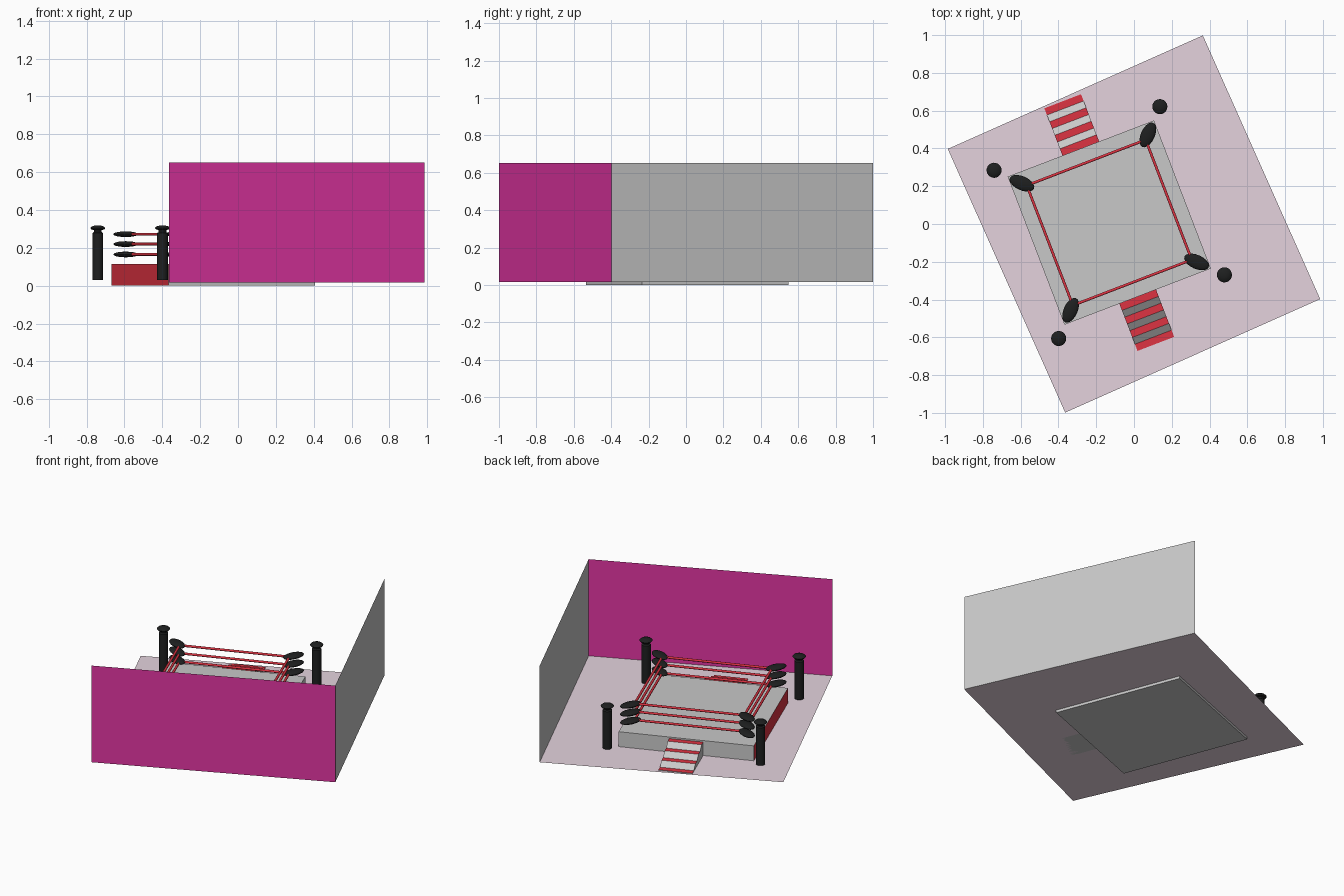
import bpy, bmesh, math
from mathutils import Matrix, Vector

if "Cube" in bpy.data.objects:
    bpy.data.objects.remove(bpy.data.objects["Cube"])


def mat(name, rgb):
    m = bpy.data.materials.new(name)
    m.diffuse_color = (*rgb, 1)
    m.use_nodes = True
    m.node_tree.nodes["Principled BSDF"].inputs["Base Color"].default_value = m.diffuse_color
    return m


GREY = mat("grey", (0.58, 0.58, 0.58))
RED = mat("red", (0.73, 0.033, 0.055))
BLACK = mat("black", (0.013, 0.014, 0.014))
MAGENTA = mat("magenta", (0.75, 0.035, 0.36))
PINK = mat("pale pink", (0.78, 0.65, 0.73))

ROOM = Matrix.Rotation(math.radians(24), 4, 'Z')
RING = Matrix.Translation((-0.131, 0.0075, 0)) @ Matrix.Rotation(math.radians(21), 4, 'Z')
LEVELS = (0.165, 0.22, 0.272)
CORNERS = ((-1, -1), (1, -1), (1, 1), (-1, 1))


def finish(name, bm, frame, mats, smooth=False):
    bmesh.ops.recalc_face_normals(bm, faces=bm.faces)
    me = bpy.data.meshes.new(name)
    bm.to_mesh(me)
    bm.free()
    ob = bpy.data.objects.new(name, me)
    bpy.context.collection.objects.link(ob)
    for m in mats:
        me.materials.append(m)
    ob.matrix_world = frame
    if smooth:
        bpy.ops.object.select_all(action='DESELECT')
        ob.select_set(True)
        bpy.context.view_layer.objects.active = ob
        bpy.ops.object.shade_smooth_by_angle(angle=math.radians(40))
    return ob


def sheet(name, pts, material):
    bm = bmesh.new()
    bm.faces.new([bm.verts.new(p) for p in pts])
    return finish(name, bm, ROOM, [material])


# Room: floor and two thin walls
hx, hy, z0, z1 = 0.739, 0.764, 0.017, 0.652
sheet("floor", [(sx * hx, sy * hy, z0) for sx, sy in CORNERS], PINK)
sheet("front_wall", [(-hx, -hy, z0), (hx, -hy, z0), (hx, -hy, z1), (-hx, -hy, z1)], MAGENTA)
sheet("side_wall", [(hx, -hy, z0), (hx, hy, z0), (hx, hy, z1), (hx, -hy, z1)], GREY)

# Ring platform with one red side
bm = bmesh.new()
bmesh.ops.create_cube(bm, size=1, matrix=Matrix.Translation((0, 0, 0.0575))
                      @ Matrix.Diagonal((0.83, 0.84, 0.115, 1)))
bm.normal_update()
for f in bm.faces:
    f.material_index = 1 if f.normal.x < -0.9 else 0
finish("platform", bm, RING, [GREY, RED])


# Stairs: flat red treads joined by sloping grey risers
def stairs(name, side):
    step, w = 0.268 / 7, 0.104
    prof = []
    for i in range(4):
        z = 0.105 - i * 0.028
        prof += [(0.42 + 2 * i * step, z), (0.42 + (2 * i + 1) * step, z)]
    n = len(prof)
    prof += [(prof[-1][0], z0), (0.42, z0)]
    bm = bmesh.new()
    a = [bm.verts.new((-w, side * y, z)) for y, z in prof]
    b = [bm.verts.new((w, side * y, z)) for y, z in prof]
    for i in range(len(prof)):
        j = (i + 1) % len(prof)
        f = bm.faces.new((a[i], a[j], b[j], b[i]))
        f.material_index = 1 if i < n and i % 2 == 0 else 0
    bm.faces.new(a)
    bm.faces.new(b)
    finish(name, bm, RING, [GREY, RED])


stairs("back_stairs", 1)
stairs("front_stairs", -1)


def lathe(name, prof, frame, material, seg=20):
    bm = bmesh.new()
    vs = [bm.verts.new((r, 0, z)) for r, z in prof]
    for p, q in zip(vs, vs[1:]):
        bm.edges.new((p, q))
    bmesh.ops.spin(bm, geom=bm.verts[:] + bm.edges[:], cent=(0, 0, 0),
                   axis=(0, 0, 1), angle=math.tau, steps=seg)
    bmesh.ops.remove_doubles(bm, verts=bm.verts, dist=1e-5)
    return finish(name, bm, frame, [material], True)


# Corner posts with rounded caps, and turnbuckle pads aimed at the centre
POST = [(0, 0.03), (0.028, 0.03), (0.028, 0.278), (0.02, 0.284), (0.02, 0.294),
        (0.034, 0.297), (0.04, 0.305), (0.032, 0.313), (0.015, 0.318), (0, 0.319)]
for k, (sx, sy) in enumerate(CORNERS):
    lathe(f"post_{k + 1}", POST,
          RING @ Matrix.Translation((sx * 0.47, sy * 0.477, 0)), BLACK)
    turn = Matrix.Rotation(math.atan2(sy, sx), 4, 'Z')
    bm = bmesh.new()
    for z in LEVELS:
        bmesh.ops.create_uvsphere(
            bm, u_segments=20, v_segments=10, radius=1,
            matrix=Matrix.Translation((sx * 0.357, sy * 0.36, z)) @ turn
            @ Matrix.Diagonal((0.07, 0.037, 0.015, 1)))
    finish(f"corner_pads_{k + 1}", bm, RING, [BLACK], True)

# Three ropes along each side
for k in range(4):
    bm = bmesh.new()
    p, q = (Vector((c[0] * 0.337, c[1] * 0.34, 0)) for c in (CORNERS[k], CORNERS[(k + 1) % 4]))
    d = q - p
    rot = d.to_track_quat('Z', 'Y').to_matrix().to_4x4()
    for z in LEVELS:
        bmesh.ops.create_cone(bm, cap_ends=True, segments=10, radius1=0.0075, radius2=0.0075,
                              depth=d.length,
                              matrix=Matrix.Translation((p + q) / 2 + Vector((0, 0, z))) @ rot)
    finish(f"ropes_{k + 1}", bm, RING, [RED], True)
